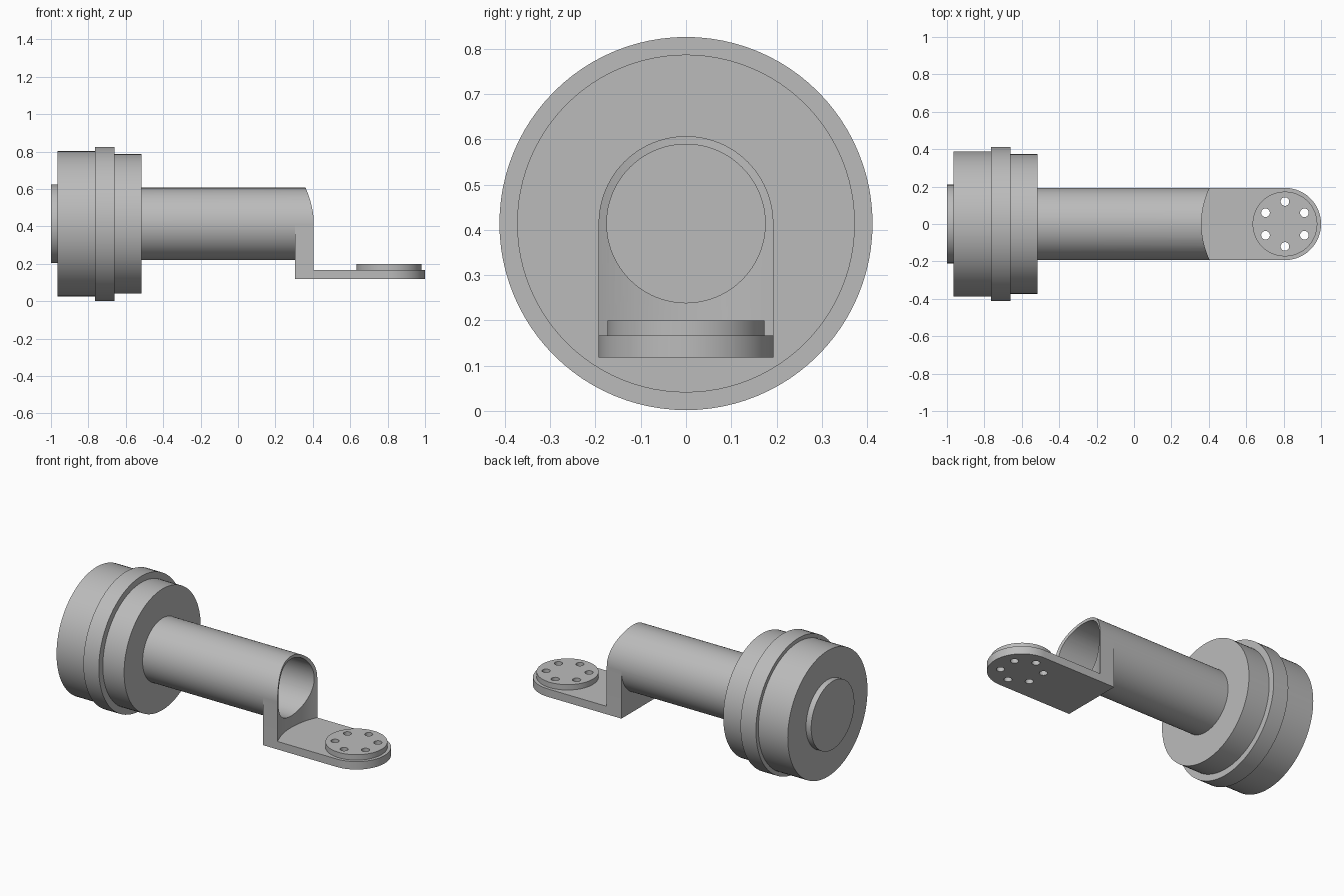
import bpy, bmesh
from math import pi, cos, sin
from mathutils import Matrix, Vector

if "Cube" in bpy.data.objects:
    bpy.data.objects.remove(bpy.data.objects["Cube"], do_unlink=True)

grey = bpy.data.materials.new("plain grey")
grey.use_nodes = True
grey.diffuse_color = (0.5, 0.5, 0.5, 1)
grey.node_tree.nodes["Principled BSDF"].inputs["Base Color"].default_value = (0.5, 0.5, 0.5, 1)

AXIS_Z = 0.414          # height of the hub and tube axis
R_TUBE, R_BORE = 0.193, 0.175
PAD_X = 0.807           # centre of the round foot end
FOOT_Z, FOOT_TOP, PAD_TOP = 0.118, 0.167, 0.2
POST_X = 0.305


def finish(bm, name):
    bmesh.ops.recalc_face_normals(bm, faces=bm.faces)
    mesh = bpy.data.meshes.new(name)
    bm.to_mesh(mesh)
    bm.free()
    mesh.materials.append(grey)
    obj = bpy.data.objects.new(name, mesh)
    bpy.context.collection.objects.link(obj)
    return obj


def prism(name, outline, z0, z1):
    """Extrude an xy outline from z0 to z1."""
    bm = bmesh.new()
    face = bm.faces.new([bm.verts.new((x, y, z0)) for x, y in outline])
    top = bmesh.ops.extrude_face_region(bm, geom=[face])["geom"]
    bmesh.ops.translate(bm, vec=(0, 0, z1 - z0),
                        verts=[v for v in top if isinstance(v, bmesh.types.BMVert)])
    return finish(bm, name)


def arc(cx, cy, r, a0, a1, n):
    return [(cx + r * cos(a0 + (a1 - a0) * i / n), cy + r * sin(a0 + (a1 - a0) * i / n))
            for i in range(n + 1)]


def disc(name, cx, cy, r, z0, z1, n=96):
    return prism(name, arc(cx, cy, r, 0, 2 * pi, n)[:-1], z0, z1)


def along_x(name, r, x0, x1):
    """Cylinder on the main axis."""
    obj = disc(name, 0, 0, r, x0, x1)
    obj.data.transform(Matrix.Translation((0, 0, AXIS_Z)) @ Matrix.Rotation(pi / 2, 4, "Y"))
    return obj


def combine(obj, other, operation, keep=False):
    """Apply a boolean, then drop the second object."""
    mod = obj.modifiers.new("cut", "BOOLEAN")
    mod.operation, mod.object, mod.solver = operation, other, "EXACT"
    bpy.context.view_layer.update()
    result = bpy.data.meshes.new_from_object(
        obj.evaluated_get(bpy.context.evaluated_depsgraph_get()))
    obj.modifiers.clear()
    obj.data = result
    if not keep:
        bpy.data.objects.remove(other, do_unlink=True)


# Stepped hub, turned around the main axis
bm = bmesh.new()
profile = [(-1, 0), (-1, 0.21), (-0.965, 0.21), (-0.965, 0.388), (-0.765, 0.388),
           (-0.765, 0.412), (-0.66, 0.412), (-0.66, 0.373), (-0.515, 0.373), (-0.515, 0)]
points = [bm.verts.new((x, 0, AXIS_Z + r)) for x, r in profile]
edges = [bm.edges.new(pair) for pair in zip(points, points[1:])]
bmesh.ops.spin(bm, geom=points + edges, cent=(0, 0, AXIS_Z), axis=(1, 0, 0),
               angle=2 * pi, steps=96)
bmesh.ops.remove_doubles(bm, verts=bm.verts, dist=0.0005)
hub = finish(bm, "hub")

# Hollow arm with its post, trimmed by a round clearance around the pad
arm = along_x("arm_tube", R_TUBE, -0.53, 0.45)
post = prism("post", [(POST_X, -R_TUBE), (0.45, -R_TUBE), (0.45, R_TUBE), (POST_X, R_TUBE)],
             FOOT_Z, AXIS_Z)
combine(arm, post, "UNION")
combine(arm, along_x("bore", R_BORE, -0.6, 0.6), "DIFFERENCE")
combine(arm, disc("clearance", PAD_X, 0, 0.446, FOOT_Z - 0.1, 1, 192), "DIFFERENCE")

# Foot plate with a rounded end, and the raised pad on it
foot = prism("foot_plate", [(POST_X, R_TUBE), (POST_X, -R_TUBE)]
             + arc(PAD_X, 0, R_TUBE, -pi / 2, pi / 2, 48), FOOT_Z, FOOT_TOP)
pad = disc("mounting_pad", PAD_X, 0, 0.173, FOOT_TOP, PAD_TOP)

# Ring of six through holes
for i in range(6):
    a = pi / 6 + i * pi / 3
    hole = disc("hole", PAD_X + 0.12 * cos(a), 0.12 * sin(a), 0.023, 0, 0.4, 32)
    combine(foot, hole, "DIFFERENCE", keep=True)
    combine(pad, hole, "DIFFERENCE")

combine(arm, foot, "UNION")
arm.name = "arm_and_foot"

# Smooth shading with crisp edges
bpy.ops.object.select_all(action="DESELECT")
for obj in (hub, arm, pad):
    obj.select_set(True)
bpy.context.view_layer.objects.active = hub
bpy.ops.object.shade_smooth_by_angle(angle=pi / 6)
